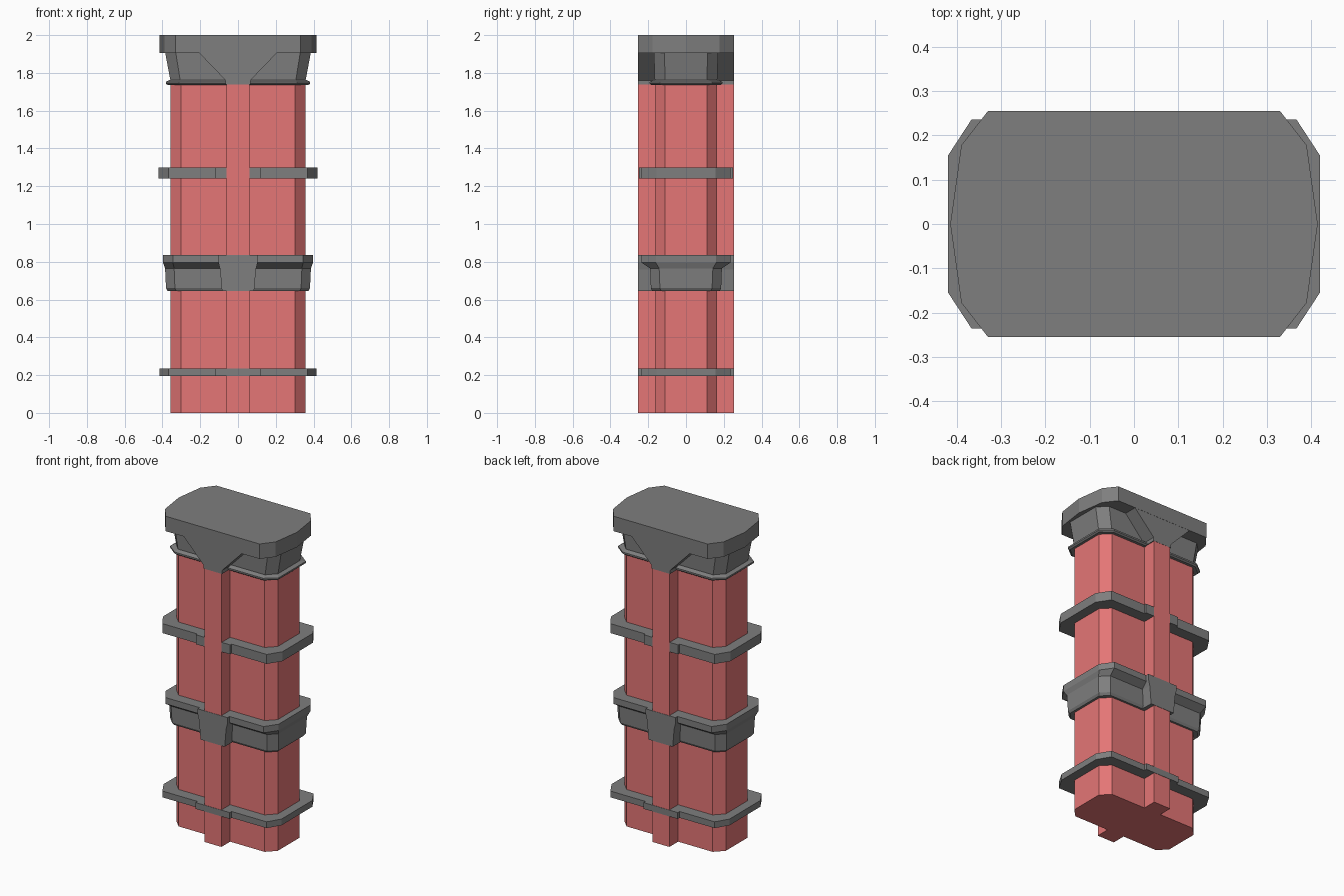
import bpy

if "Cube" in bpy.data.objects:
    bpy.data.objects.remove(bpy.data.objects["Cube"], do_unlink=True)


def make_material(name, colour):
    mat = bpy.data.materials.new(name)
    mat.use_nodes = True
    mat.diffuse_color = colour
    mat.node_tree.nodes["Principled BSDF"].inputs["Base Color"].default_value = colour
    return mat


red = make_material("soft red", (0.78, 0.18, 0.18, 1))
grey = make_material("dark grey", (0.21, 0.21, 0.21, 1))


def outline(quarter):
    """Mirror a quarter outline, listed from +x round to +y, into a full loop."""
    back = quarter[::-1]
    loop = (quarter + [(-x, y) for x, y in back]
            + [(-x, -y) for x, y in quarter] + [(x, -y) for x, y in back])
    points = []
    for p in loop:
        if not points or p != points[-1]:
            points.append(p)
    if points[0] == points[-1] or points[-1] == (points[0][0], -0.0):
        points.pop()
    return points


def loft(name, rings, mat):
    """Join full outlines at rising heights into a closed solid."""
    n = len(rings[0][1])
    verts = [(x, y, z) for z, loop in rings for x, y in loop]
    faces = [tuple(range(n))[::-1]]
    for r in range(len(rings) - 1):
        for i in range(n):
            j = (i + 1) % n
            faces.append((r * n + i, r * n + j, (r + 1) * n + j, (r + 1) * n + i))
    top = (len(rings) - 1) * n
    faces.append(tuple(range(top, top + n)))
    mesh = bpy.data.meshes.new(name)
    mesh.from_pydata(verts, [], faces)
    mesh.materials.append(mat)
    obj = bpy.data.objects.new(name, mesh)
    bpy.context.collection.objects.link(obj)
    return obj


def octagon(x, y, flat_x, flat_y):
    return outline([(x, flat_y), (flat_x, y)])


def rectangle(x, y):
    return outline([(x, y)])


# Column with a rib on the front and back
column = outline([(0.357, 0.11), (0.303, 0.165), (0.06, 0.165), (0.06, 0.253)])
loft("column", [(0, column), (1.74, column)], red)

# Thin bands, stepped out around the rib
for name, low, high, x, step in (("lower_band", 0.195, 0.235, 0.415, 0.255),
                                 ("upper_band", 1.24, 1.30, 0.42, 0.25)):
    band = outline([(x, 0.155), (0.367, 0.236), (0.12, 0.236), (0.12, step)])
    loft(name, [(low, band), (high, band)], grey)

# Thick middle collar with an overhanging flange
loft("middle_collar", [
    (0.645, octagon(0.372, 0.178, 0.326, 0.13)),
    (0.66, octagon(0.381, 0.186, 0.334, 0.138)),
    (0.765, octagon(0.386, 0.19, 0.338, 0.142)),
    (0.795, octagon(0.397, 0.235, 0.345, 0.16)),
    (0.835, octagon(0.397, 0.235, 0.345, 0.16))], grey)
loft("middle_clasp", [
    (0.645, rectangle(0.085, 0.255)),
    (0.76, rectangle(0.095, 0.255)),
    (0.80, rectangle(0.105, 0.255)),
    (0.835, rectangle(0.105, 0.255))], grey)

# Thin collar under the neck
loft("neck_collar", [
    (1.735, octagon(0.372, 0.182, 0.308, 0.13)),
    (1.743, octagon(0.381, 0.192, 0.312, 0.138)),
    (1.753, octagon(0.381, 0.192, 0.312, 0.138)),
    (1.763, octagon(0.36, 0.17, 0.305, 0.115))], grey)

# Neck flaring up to the cap
loft("neck", [
    (1.755, octagon(0.357, 0.165, 0.305, 0.11)),
    (1.91, octagon(0.386, 0.17, 0.33, 0.115))], grey)

# Bracket fanning out from the ribs
loft("rib_bracket", [
    (1.738, rectangle(0.065, 0.254)),
    (1.76, rectangle(0.065, 0.254)),
    (1.91, rectangle(0.21, 0.254))], grey)

# Cap slab with pointed rounded ends
cap = outline([(0.415, 0.0), (0.39, 0.178), (0.33, 0.255)])
loft("cap", [(1.905, cap), (2.0, cap)], grey)
